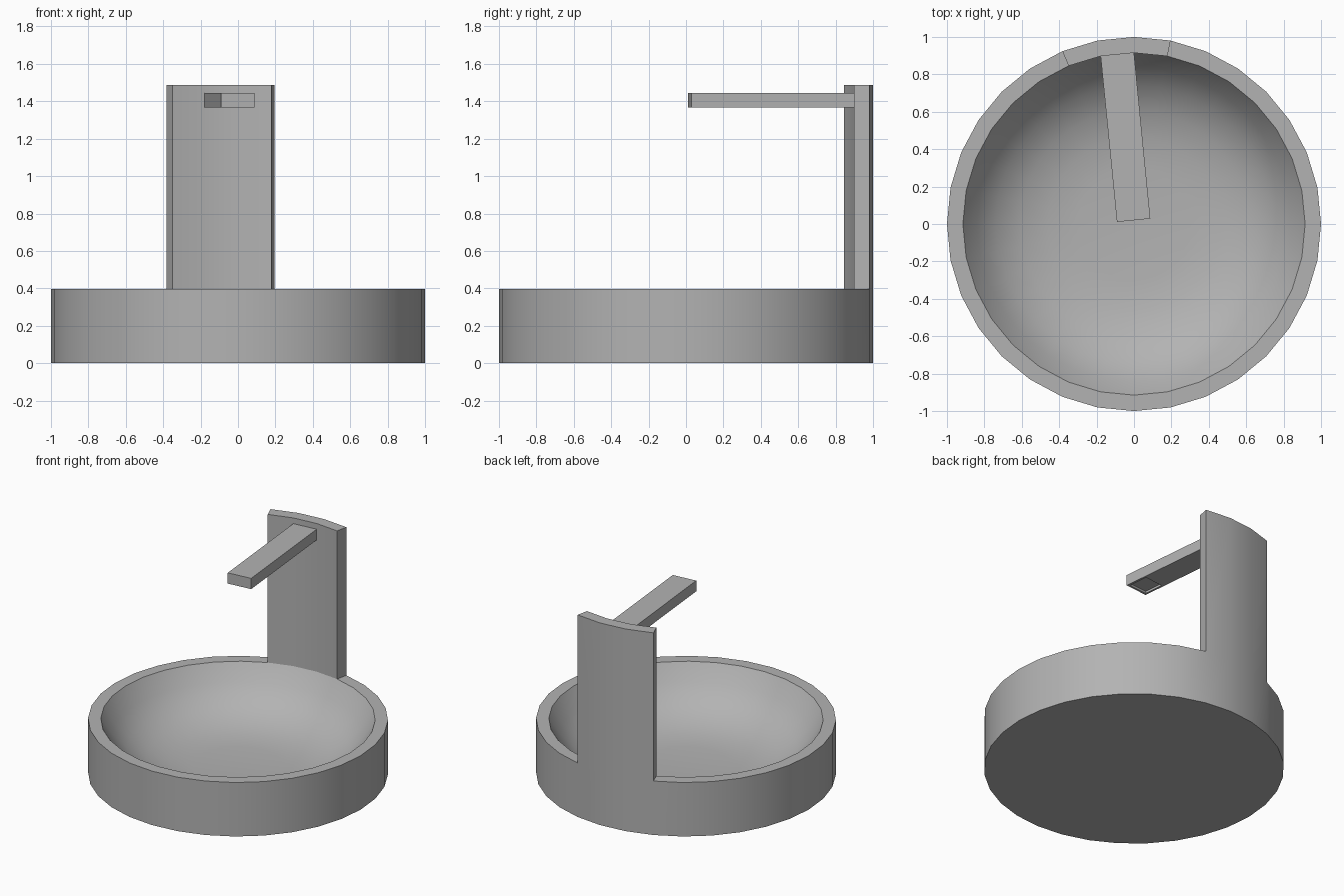
import bpy, bmesh, math
from mathutils import Matrix, Vector

if "Cube" in bpy.data.objects:
    bpy.data.objects.remove(bpy.data.objects["Cube"])

SIDES = 32
STEP = 2 * math.pi / SIDES
RIM_IN, RIM_Z, TOP_Z = 0.915, 0.397, 1.487

grey = bpy.data.materials.new("dark_grey")
grey.diffuse_color = (0.45, 0.45, 0.45, 1)
grey.use_nodes = True
grey.node_tree.nodes["Principled BSDF"].inputs["Base Color"].default_value = grey.diffuse_color


def finish(bm, name):
    bmesh.ops.recalc_face_normals(bm, faces=bm.faces)
    mesh = bpy.data.meshes.new(name)
    bm.to_mesh(mesh)
    bm.free()
    mesh.materials.append(grey)
    obj = bpy.data.objects.new(name, mesh)
    bpy.context.collection.objects.link(obj)
    bpy.ops.object.select_all(action='DESELECT')
    obj.select_set(True)
    bpy.context.view_layer.objects.active = obj
    bpy.ops.object.shade_smooth_by_angle(angle=math.radians(30))
    return obj


# Basin: lathed outer wall, rim and rounded bowl
profile = [(1.0, 0.0), (1.0, RIM_Z), (RIM_IN, RIM_Z), (0.84, 0.28), (0.74, 0.18),
           (0.61, 0.11), (0.46, 0.07), (0.30, 0.055)]
bm = bmesh.new()
rings = [[bm.verts.new((r * math.cos(i * STEP), r * math.sin(i * STEP), z))
          for i in range(SIDES)] for r, z in profile]
rim = []
for k, (a, b) in enumerate(zip(rings, rings[1:])):
    for i in range(SIDES):
        j = (i + 1) % SIDES
        f = bm.faces.new((a[i], a[j], b[j], b[i]))
        if k == 1 and i in (7, 8, 9):
            rim.append(f)
bm.faces.new(rings[0])
bm.faces.new(rings[-1])

# Backboard: three rim segments pulled straight up
ext = bmesh.ops.extrude_face_region(bm, geom=rim)
for v in ext["geom"]:
    if isinstance(v, bmesh.types.BMVert):
        v.co.z = TOP_Z
bmesh.ops.delete(bm, geom=[f for f in rim if f.is_valid], context='FACES_ONLY')
finish(bm, "basin_with_backboard")

# Spout: bar leaving the middle-left facet of the backboard
half_w = RIM_IN * math.sin(STEP / 2)
root, tip = RIM_IN * math.cos(STEP / 2), 0.02
z0, z1 = 1.366, 1.445
bm = bmesh.new()
bmesh.ops.create_cube(bm, size=1, matrix=Matrix.Translation((0, (root + tip) / 2, (z0 + z1) / 2))
                      @ Matrix.Diagonal((2 * half_w, root - tip, z1 - z0, 1)))
bmesh.ops.bisect_plane(bm, geom=bm.verts[:] + bm.edges[:] + bm.faces[:],
                       plane_co=(0, tip + 0.18, 0), plane_no=(0, 1, 0))

# Outlet: square recess under the tip
bm.normal_update()
outlet = [f for f in bm.faces if f.normal.z < -0.9 and f.calc_center_median().y < tip + 0.18]
bmesh.ops.inset_region(bm, faces=outlet, thickness=0.022)
ext = bmesh.ops.extrude_face_region(bm, geom=outlet)
bmesh.ops.translate(bm, vec=Vector((0, 0, 0.015)),
                    verts=[v for v in ext["geom"] if isinstance(v, bmesh.types.BMVert)])
bmesh.ops.delete(bm, geom=[f for f in outlet if f.is_valid], context='FACES_ONLY')
bm.transform(Matrix.Rotation(STEP / 2, 4, 'Z'))
finish(bm, "spout")
